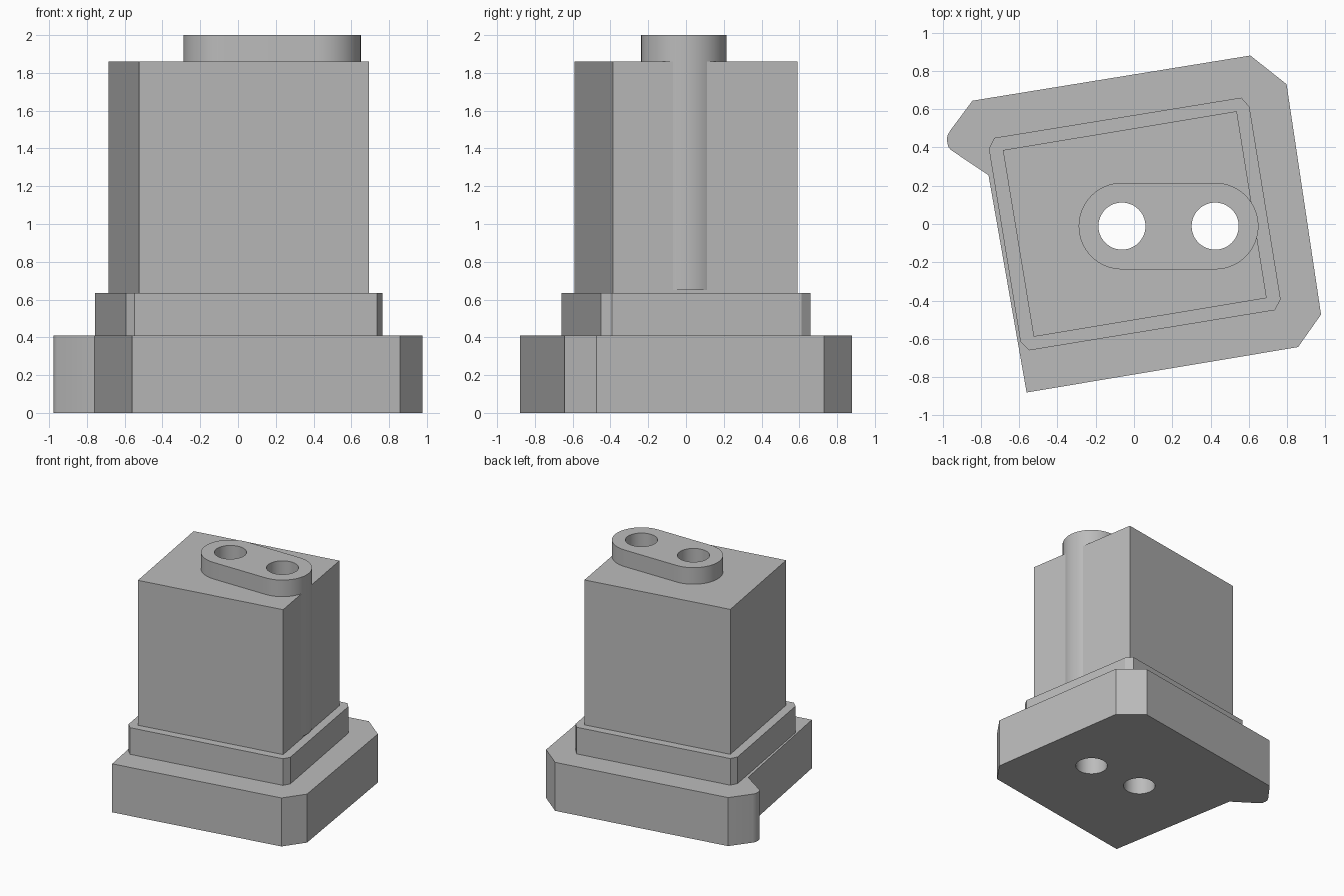
import bpy
import bmesh
from math import cos, sin, pi, radians

cube = bpy.data.objects.get("Cube")
if cube:
    bpy.data.objects.remove(cube, do_unlink=True)

grey = bpy.data.materials.new("plain grey")
grey.use_nodes = True
colour = (0.5, 0.5, 0.5, 1)
grey.diffuse_color = colour
grey.node_tree.nodes["Principled BSDF"].inputs["Base Color"].default_value = colour


def prism(name, outline, bottom, top):
    """Extrude a flat outline straight up."""
    bm = bmesh.new()
    face = bm.faces.new([bm.verts.new((x, y, bottom)) for x, y in outline])
    grown = bmesh.ops.extrude_face_region(bm, geom=[face])["geom"]
    verts = [v for v in grown if isinstance(v, bmesh.types.BMVert)]
    bmesh.ops.translate(bm, verts=verts, vec=(0, 0, top - bottom))
    bmesh.ops.recalc_face_normals(bm, faces=bm.faces)
    mesh = bpy.data.meshes.new(name)
    bm.to_mesh(mesh)
    bm.free()
    mesh.materials.append(grey)
    obj = bpy.data.objects.new(name, mesh)
    bpy.context.collection.objects.link(obj)
    return obj


def arc(cx, cy, radius, start, sweep, steps):
    return [(cx + radius * cos(start + sweep * i / steps),
             cy + radius * sin(start + sweep * i / steps)) for i in range(steps + 1)]


def cut(obj, cutters):
    """Subtract the cutters and keep the finished mesh."""
    for cutter in cutters:
        mod = obj.modifiers.new("cut", "BOOLEAN")
        mod.operation = "DIFFERENCE"
        mod.solver = "EXACT"
        mod.object = cutter
    graph = bpy.context.evaluated_depsgraph_get()
    mesh = bpy.data.meshes.new_from_object(obj.evaluated_get(graph))
    obj.modifiers.clear()
    obj.data = mesh


# Shared positions of the twin bores
left_x, right_x, bore_y = 0.424, -0.063, -0.011
bore_radius, post_radius = 0.123, 0.226

# Stepped block: flange with a side spur, collar with clipped corners, tower
flange = prism("flange", [
    (-0.844, 0.644), (-0.962, 0.485), (-0.975, 0.46), (-0.977, 0.435),
    (-0.971, 0.405), (-0.957, 0.387), (-0.76, 0.255), (-0.561, -0.88),
    (0.857, -0.643), (0.977, -0.473), (0.797, 0.73), (0.608, 0.88)], 0, 0.41)
collar = prism("collar", [
    (-0.729, 0.45), (-0.758, 0.392), (-0.593, -0.615), (-0.548, -0.66),
    (0.736, -0.45), (0.766, -0.393), (0.603, 0.612), (0.561, 0.66)], 0.41, 0.635)
tower = prism("tower", [
    (-0.685, 0.386), (-0.524, -0.589), (0.693, -0.387), (0.537, 0.589)], 0.635, 1.86)

# Long round-ended post that stands in the tower and bulges from its left side
slot = (arc(left_x, bore_y, post_radius, -pi / 2, pi, 32)
        + arc(right_x, bore_y, post_radius, pi / 2, pi, 32))
post = prism("post", slot, 0.65, 2)
slot_cutter = prism("slot_cutter", slot, 0.65, 2.1)

# Bores through every part
bores = [prism("bore_cutter", arc(x, bore_y, bore_radius, 0, 2 * pi, 48)[:-1], -0.1, 2.1)
         for x in (left_x, right_x)]

for part in (flange, collar, post):
    cut(part, bores)
cut(tower, [slot_cutter] + bores)

for helper in bores + [slot_cutter]:
    bpy.data.objects.remove(helper, do_unlink=True)

# Smooth the rounded walls, keep the corners crisp
bpy.ops.object.select_all(action="DESELECT")
for part in (flange, collar, tower, post):
    part.select_set(True)
bpy.context.view_layer.objects.active = flange
bpy.ops.object.shade_smooth_by_angle(angle=radians(30))
